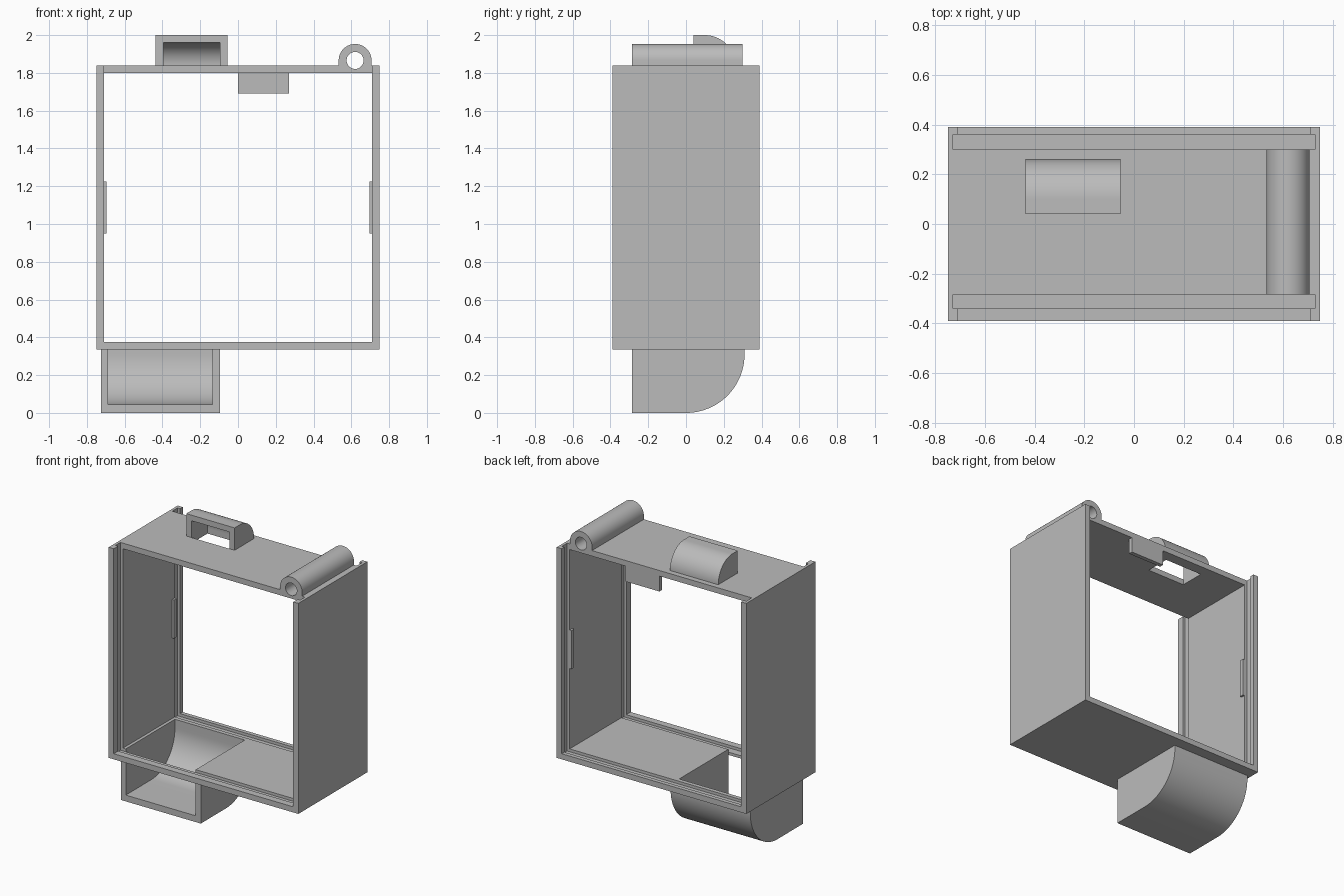
import bpy
import bmesh
from math import sin, cos, pi, radians
from mathutils import Vector

if "Cube" in bpy.data.objects:
    bpy.data.objects.remove(bpy.data.objects["Cube"], do_unlink=True)

GREY = (0.5, 0.5, 0.5, 1.0)
grey = bpy.data.materials.new("grey plastic")
grey.use_nodes = True
grey.diffuse_color = GREY
grey.node_tree.nodes["Principled BSDF"].inputs["Base Color"].default_value = GREY


def extrude(name, profile, axis, lo, hi):
    """Prism from (x, z) points along y, or (y, z) points along x."""
    def place(a, z, d):
        return (d, a, z) if axis == "x" else (a, d, z)
    bm = bmesh.new()
    face = bm.faces.new([bm.verts.new(place(a, z, lo)) for a, z in profile])
    moved = bmesh.ops.extrude_face_region(bm, geom=[face])["geom"]
    verts = [g for g in moved if isinstance(g, bmesh.types.BMVert)]
    bmesh.ops.translate(bm, verts=verts, vec=Vector(place(0, 0, hi - lo)))
    bmesh.ops.recalc_face_normals(bm, faces=bm.faces)
    mesh = bpy.data.meshes.new(name)
    bm.to_mesh(mesh)
    bm.free()
    mesh.materials.append(grey)
    obj = bpy.data.objects.new(name, mesh)
    bpy.context.collection.objects.link(obj)
    return obj


def box(name, x, y, z):
    profile = [(x[0], z[0]), (x[1], z[0]), (x[1], z[1]), (x[0], z[1])]
    return extrude(name, profile, "y", *y)


def arc(cx, cz, r, start, end, steps=24):
    angles = [radians(start + (end - start) * i / steps) for i in range(steps + 1)]
    return [(cx + r * cos(a), cz + r * sin(a)) for a in angles]


def cut(obj, cutter, keep=False):
    cutter.hide_render = True
    mod = obj.modifiers.new("cut", "BOOLEAN")
    mod.operation = "DIFFERENCE"
    mod.solver = "EXACT"
    mod.object = cutter
    bpy.context.view_layer.objects.active = obj
    bpy.ops.object.modifier_apply(modifier=mod.name)
    if not keep:
        bpy.data.objects.remove(cutter, do_unlink=True)


W, D, T = 0.75, 0.39, 0.04          # half width, half depth, wall
BASE, TOP = 0.335, 1.84
IN = W - T
FRONT, BACK = -0.285, 0.30          # inner edges of the two panel grooves

# U-shaped frame: floor and both side walls
frame = extrude("frame", [(-W, BASE), (W, BASE), (W, TOP), (IN, TOP), (IN, BASE + T),
                          (-IN, BASE + T), (-IN, TOP), (-W, TOP)], "y", -D, D)

# Sliding panel grooves, open at the top
for y in ((FRONT - 0.055, FRONT), (BACK, BACK + 0.06)):
    cut(frame, box("groove_cutter", (-IN - 0.02, IN + 0.02), y, (BASE + 0.02, 2.1)))

# Floor opening above the pouch
POUCH_IN = (-0.688, -0.135)
cut(frame, box("floor_cutter", POUCH_IN, (FRONT, 0.27), (0.2, 0.5)))

# Top plate between the grooves
plate = box("top_plate", (-IN, IN), (FRONT, BACK), (TOP - T, TOP))
cut(plate, box("latch_slot_cutter", (-0.395, -0.095), (0.04, 0.22), (1.7, 1.9)))

# Hinge barrel with its bore
HX, HZ, HR = 0.62, 1.866, 0.087
hinge = extrude("hinge_barrel", [(HX + HR, TOP)] + arc(HX, HZ, HR, 0, 180, 32)
                + [(HX - HR, TOP)], "y", FRONT, BACK)
bore = extrude("bore_cutter", arc(HX, HZ, 0.045, 0, 348.75, 31), "y", -0.5, 0.5)
cut(hinge, bore, keep=True)
cut(plate, bore)

# Rounded latch cover, open to the front and below
latch = extrude("latch_cover", [(0.04, TOP)] + arc(0.10, TOP, 0.16, 0, 90)
                + [(0.04, TOP + 0.16)], "x", -0.437, -0.055)
cut(latch, extrude("latch_cutter", [(-0.1, TOP - 0.1), (0.22, TOP - 0.1)]
                   + arc(0.10, TOP, 0.12, 0, 90) + [(-0.1, TOP + 0.12)],
                   "x", -0.395, -0.095))

# Rounded pouch under the floor, open to the front and above
R = 0.31
pouch = extrude("pouch", [(FRONT, BASE), (FRONT, 0)] + arc(0, R, R, -90, 0)
                + [(R, BASE)], "x", -0.725, -0.095)
cut(pouch, extrude("pouch_cutter", [(-0.5, 0.5), (-0.5, 0.045)]
                   + arc(0.005, R, R - 0.045, -90, 0) + [(0.27, 0.5)], "x", *POUCH_IN))

# Stop tab hanging from the rear edge of the plate
tab = box("stop_tab", (0, 0.27), (BACK - 0.03, BACK), (1.69, TOP - T))

# Snap ridges inside both walls
ridges = []
for side, name in ((1, "left_ridge"), (-1, "right_ridge")):
    xs = sorted((side * (IN - 0.015), side * IN))
    ridges.append(box(name, xs, (BACK - 0.03, BACK), (0.95, 1.225)))

# Smooth the curves, keep the edges crisp
bpy.ops.object.select_all(action="DESELECT")
for obj in (frame, plate, hinge, latch, pouch, tab, *ridges):
    obj.select_set(True)
bpy.context.view_layer.objects.active = frame
bpy.ops.object.shade_smooth_by_angle(angle=radians(30))
